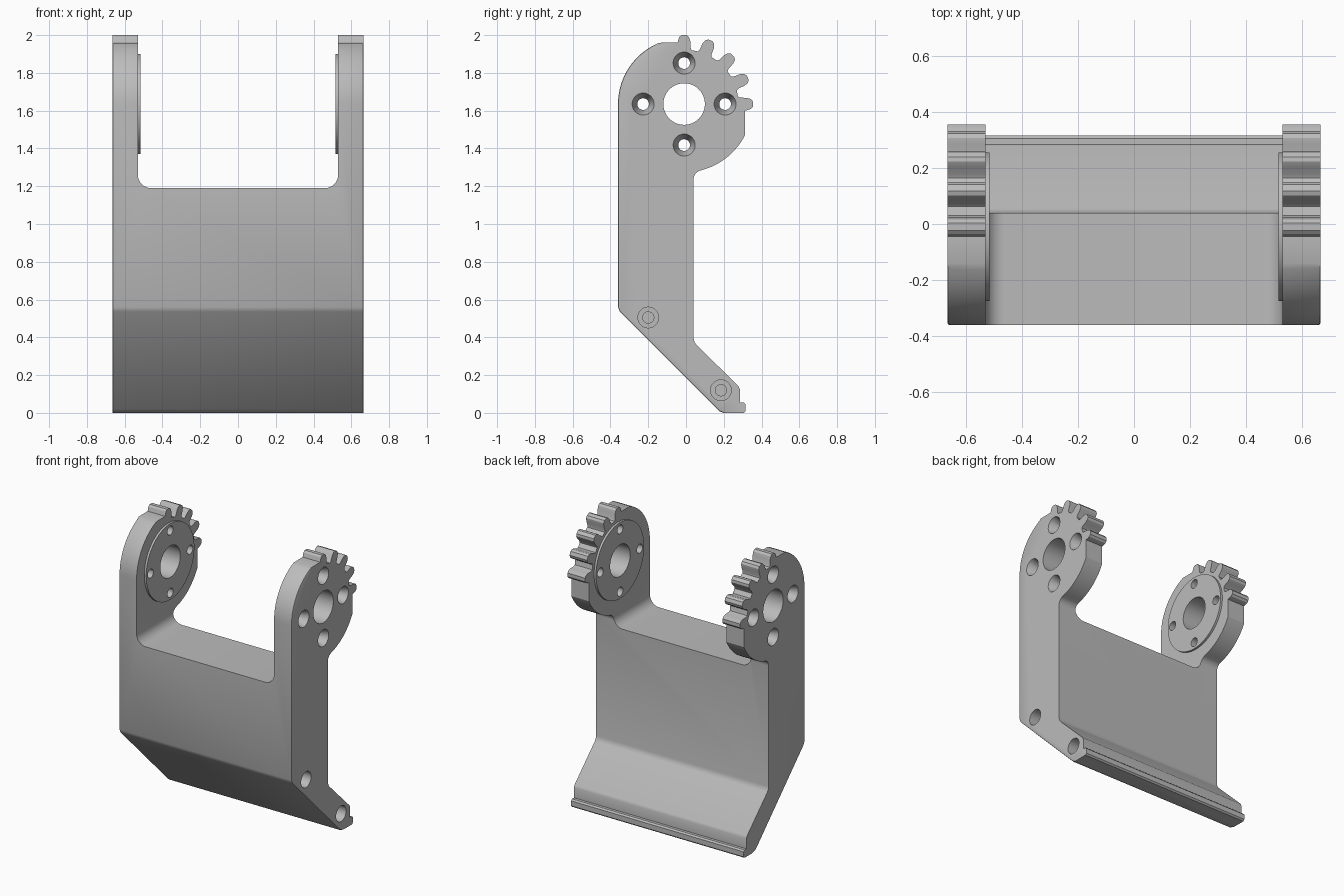
import bpy, bmesh, math
from mathutils import Matrix, Vector

cube = bpy.data.objects.get("Cube")
if cube:
    bpy.data.objects.remove(cube, do_unlink=True)

HALF, INNER = 0.665, 0.53          # outer and inner faces of the arms
CY, CZ = -0.01, 1.635              # gear axis
SCREWS = [(CY + 0.217 * math.cos(k * math.pi / 2),
           CZ + 0.217 * math.sin(k * math.pi / 2)) for k in range(4)]

grey = bpy.data.materials.new("plain_grey")
grey.use_nodes = True
colour = (0.5, 0.5, 0.5, 1)
grey.diffuse_color = colour
grey.node_tree.nodes["Principled BSDF"].inputs["Base Color"].default_value = colour


def new_object(name, bm):
    bmesh.ops.recalc_face_normals(bm, faces=bm.faces)
    mesh = bpy.data.meshes.new(name)
    bm.to_mesh(mesh)
    bm.free()
    mesh.materials.append(grey)
    ob = bpy.data.objects.new(name, mesh)
    bpy.context.collection.objects.link(ob)
    return ob


def prism(name, points, axis, a, b):
    """Extrude a 2D outline along x (points are y, z) or y (points are x, z)."""
    bm = bmesh.new()
    place = (lambda p: (a, p[0], p[1])) if axis == "x" else (lambda p: (p[0], a, p[1]))
    face = bm.faces.new([bm.verts.new(place(p)) for p in points])
    moved = bmesh.ops.extrude_face_region(bm, geom=[face])["geom"]
    step = Vector((b - a, 0, 0) if axis == "x" else (0, b - a, 0))
    bmesh.ops.translate(bm, vec=step, verts=[v for v in moved if isinstance(v, bmesh.types.BMVert)])
    return new_object(name, bm)


def rod(name, x1, x2, y, z, r1, r2=None, n=40):
    """Cylinder or cone along x with radius r1 at x1 and r2 at x2."""
    bm = bmesh.new()
    lo, hi = (x1, x2) if x1 < x2 else (x2, x1)
    r2 = r1 if r2 is None else r2
    ra, rb = (r1, r2) if x1 < x2 else (r2, r1)
    m = Matrix.Translation(((lo + hi) / 2, y, z)) @ Matrix.Rotation(math.pi / 2, 4, "Y")
    bmesh.ops.create_cone(bm, cap_ends=True, segments=n, radius1=ra, radius2=rb,
                          depth=hi - lo, matrix=m)
    return new_object(name, bm)


def combine(target, other, op="DIFFERENCE"):
    mod = target.modifiers.new("cut", "BOOLEAN")
    mod.operation, mod.object, mod.solver = op, other, "EXACT"
    bpy.context.view_layer.objects.active = target
    bpy.ops.object.modifier_apply(modifier=mod.name)
    bpy.data.objects.remove(other, do_unlink=True)


def arc(cy, cz, r, start, end, n):
    return [(cy + r * math.cos(math.radians(start + (end - start) * i / n)),
             cz + r * math.sin(math.radians(start + (end - start) * i / n)))
            for i in range(n + 1)]


def polar(r, deg):
    return (CY + r * math.cos(math.radians(deg)), CZ + r * math.sin(math.radians(deg)))


# Side outline: foot, bent plate, round head
outline = [(-0.36, 0.56), (-0.35, 0.535), (0.165, 0.02), (0.18, 0.007), (0.2, 0),
           (0.305, 0), (0.315, 0.01), (0.315, 0.045), (0.305, 0.055), (0.285, 0.055),
           (0.285, 0.125), (0.278, 0.142), (0.055, 0.36), (0.045, 0.375), (0.04, 0.395)]
outline += arc(0.09, 1.235, 0.05, 180, 110, 6)
outline += arc(CY, CZ, 0.362, -72, -27, 12)
outline += [(0.312, 1.6)]
# Gear teeth from the back round to the top
for k in range(5):
    mid = k * 22.5
    for r, off in ((0.288, -8), (0.3, -6.5), (0.335, -5.6), (0.355, -4.2), (0.365, -2),
                   (0.365, 2), (0.355, 4.2), (0.335, 5.6), (0.3, 6.5), (0.288, 8)):
        if (k == 0 and r < 0.32 and off < 0) or (k == 4 and r < 0.33 and off > 0):
            continue
        outline.append(polar(r, mid + off))
outline += [(-0.045, 1.96)]
outline += arc(CY, CZ, 0.35, 112, 180, 18)
frame = prism("frame", outline, "x", -HALF, HALF)

# Small rounding along the outer front and underside edges
bm = bmesh.new()
bm.from_mesh(frame.data)
rim = []
for e in bm.edges:
    a, b = (v.co for v in e.verts)
    m = (a + b) / 2
    if abs(a.x - b.x) < 1e-4 and m.z < 1.95 and (m.y < -0.15 or (m.z < 0.54 and m.y + m.z < 0.21)):
        rim.append(e)
bmesh.ops.bevel(bm, geom=rim, offset=0.008, segments=2, profile=0.5, affect="EDGES")
bm.to_mesh(frame.data)
bm.free()

# Opening between the arms, with rounded lower corners
R = 0.07
opening = [(-INNER, 2.2)] + arc(R - INNER, 1.19 + R, R, 180, 270, 8)
opening += arc(INNER - R, 1.19 + R, R, 270, 360, 8) + [(INNER, 2.2)]
combine(frame, prism("opening_cutter", opening, "y", -0.6, 0.6))

# Soften the lips of the plate between the arms
bm = bmesh.new()
bm.from_mesh(frame.data)
lips = []
for e in bm.edges:
    a, b = (v.co for v in e.verts)
    if (abs(a.y - b.y) < 1e-4 and max(a.z, b.z) < 1.2 and min(a.z, b.z) > 1.185
            and abs(a.x - b.x) > 0.5):
        lips.append(e)
bmesh.ops.bevel(bm, geom=lips, offset=0.015, segments=3, profile=0.5, affect="EDGES")
bm.to_mesh(frame.data)
bm.free()

# Raised round pads on the inner faces, then bores and countersunk screw holes
for s in (-1, 1):
    combine(frame, rod("pad", s * 0.515, s * 0.56, CY, CZ, 0.265, n=64), "UNION")
    combine(frame, rod("bore", s * 0.4, s * 0.8, CY, CZ, 0.11, n=48))
    for y, z in SCREWS:
        combine(frame, rod("screw_hole", s * 0.4, s * 0.8, y, z, 0.031, n=24))
        combine(frame, rod("countersink", s * 0.59, s * (HALF + 0.01), y, z, 0.031, 0.062, n=32))

# Stepped blind holes in one end of the lower plate
for y, z in ((-0.2, 0.505), (0.185, 0.12)):
    combine(frame, rod("counterbore", 0.56, 0.8, y, z, 0.055, n=32))
    combine(frame, rod("pilot_hole", 0.46, 0.6, y, z, 0.03, n=24))

bpy.ops.object.select_all(action="DESELECT")
frame.select_set(True)
bpy.context.view_layer.objects.active = frame
bpy.ops.object.shade_smooth_by_angle(angle=math.radians(28))
